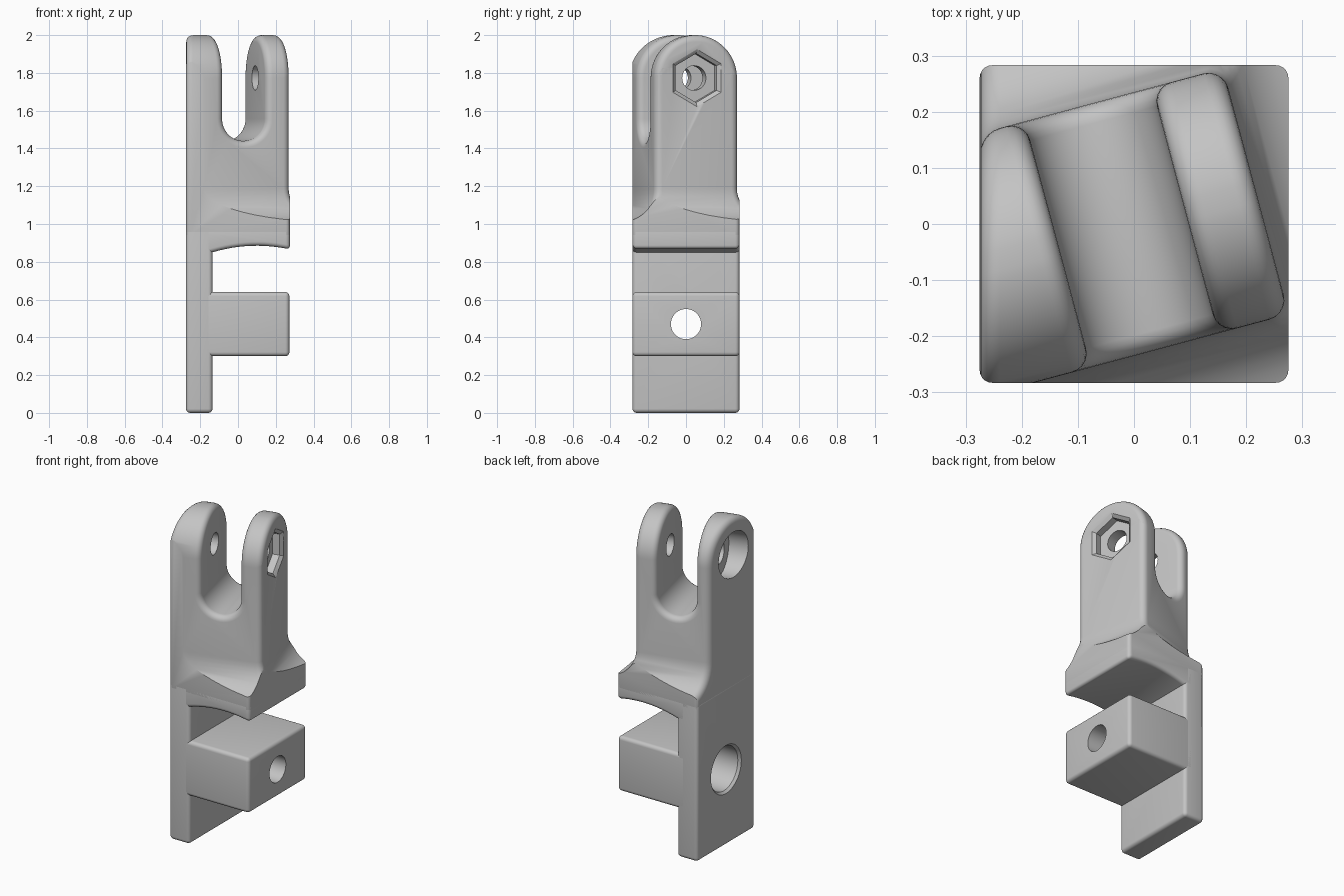
import bpy, bmesh
from math import sin, cos, pi, radians
from mathutils import Matrix

cube = bpy.data.objects.get("Cube")
if cube:
    bpy.data.objects.remove(cube, do_unlink=True)

HX, HY = 0.275, 0.283        # half width and half depth of the whole part
TURN = radians(15)           # twist of the fork about z
PIN_Z, ARCH = 1.773, 0.227   # pin height and radius of the rounded prongs
BOLT_Z = 0.47

grey = bpy.data.materials.new("matte grey")
grey.use_nodes = True
grey.diffuse_color = (0.55, 0.55, 0.55, 1)
grey.node_tree.nodes["Principled BSDF"].inputs["Base Color"].default_value = (0.55, 0.55, 0.55, 1)


def loft(name, rings, matrix=Matrix()):
    """Closed solid through rings that have equal point counts."""
    bm = bmesh.new()
    loops = [[bm.verts.new(p) for p in ring] for ring in rings]
    n = len(loops[0])
    for a, b in zip(loops, loops[1:]):
        for i in range(n):
            j = (i + 1) % n
            bm.faces.new((a[i], a[j], b[j], b[i]))
    bm.faces.new(loops[0][::-1])
    bm.faces.new(loops[-1])
    bmesh.ops.recalc_face_normals(bm, faces=bm.faces)
    # merge coplanar strips so that bevels run cleanly
    bmesh.ops.dissolve_limit(bm, angle_limit=radians(0.5), verts=bm.verts, edges=bm.edges)
    bm.transform(matrix)
    mesh = bpy.data.meshes.new(name)
    bm.to_mesh(mesh)
    bm.free()
    mesh.materials.append(grey)
    ob = bpy.data.objects.new(name, mesh)
    bpy.context.collection.objects.link(ob)
    return ob


def extrude_y(name, profile, half, matrix=Matrix()):
    return loft(name, [[(x, y, z) for x, z in profile] for y in (-half, half)], matrix)


def block(name, x0, x1, z0, z1):
    return extrude_y(name, [(x0, z0), (x1, z0), (x1, z1), (x0, z1)], HY)


def bore(name, steps, sides, matrix):
    """Cutter along x, from (position, radius) steps."""
    angles = [2 * pi * i / sides for i in range(sides)]
    return loft(name, [[(x, r * sin(a), r * cos(a)) for a in angles] for x, r in steps], matrix)


def activate(ob):
    bpy.ops.object.select_all(action='DESELECT')
    ob.select_set(True)
    bpy.context.view_layer.objects.active = ob


def bevel(ob, width):
    mod = ob.modifiers.new("rounding", 'BEVEL')
    mod.width, mod.segments = width, 5
    mod.limit_method, mod.angle_limit = 'ANGLE', radians(35)
    mod.use_clamp_overlap = False
    activate(ob)
    bpy.ops.object.modifier_apply(modifier=mod.name)


def boolean(ob, tool, operation='DIFFERENCE'):
    mod = ob.modifiers.new("cut", 'BOOLEAN')
    mod.operation, mod.object, mod.solver = operation, tool, 'EXACT'
    mod.use_self = True
    activate(ob)
    bpy.ops.object.modifier_apply(modifier=mod.name)
    bpy.data.objects.remove(tool, do_unlink=True)


def finish(ob):
    activate(ob)
    bpy.ops.object.shade_smooth_by_angle(angle=radians(32))


# Back plate and clamp block, sharing one stepped bolt hole
bolt_steps = [(-0.4, 0.149), (-HX, 0.149), (-0.26, 0.136), (-0.1, 0.136), (-0.1, 0.08), (0.5, 0.08)]
for part in (block("back_plate", -HX, -0.135, 0, 0.98),
             block("clamp_block", -0.2, HX - 0.003, 0.3, 0.64)):
    bevel(part, 0.022)
    boolean(part, bore("bolt_cutter", bolt_steps, 48, Matrix.Translation((0, 0, BOLT_Z))))
    finish(part)

# Shelf with an arched underside
arch_xs = [-0.2 + (HX + 0.2) * i / 14 for i in range(15)]
shelf = extrude_y("shelf", [(x, 0.885 - 0.63 * (x - 0.1) ** 2) for x in arch_xs]
                  + [(HX, 0.98), (-0.2, 0.98)], HY)
bevel(shelf, 0.022)
finish(shelf)


# Fork: twisted column that flares into the shelf and ends in an arch
def column_ring(z, half, right):
    x = -HX + 0.001
    ring = []
    for v in (-half, half):
        left = (x, (v + x * sin(TURN)) / cos(TURN), z)
        outer = (right * cos(TURN) - v * sin(TURN), right * sin(TURN) + v * cos(TURN), z)
        ring += [left, outer] if v < 0 else [outer, left]
    return ring


FLARE, SKIRT, RIGHT = 0.18, 0.35, 0.225
FOOT = 1.01
rings = [column_ring(z, ARCH + SKIRT, RIGHT + SKIRT) for z in (0.8, FOOT)]
for i in range(13):
    a = pi / 2 * (1 - i / 12)
    d = FLARE * (1 - cos(a))
    rings.append(column_ring(FOOT + FLARE * (1 - sin(a)), ARCH + d, RIGHT + d))
for i in range(20):
    a = pi / 2 * i / 20
    rings.append(column_ring(PIN_Z + ARCH * sin(a), ARCH * cos(a), RIGHT))
fork = loft("fork", rings)

# Round-bottomed slot between the prongs
twist = Matrix.Rotation(TURN, 4, 'Z')
slot_mid, slot_r = -0.023, 0.117
slot = [(slot_mid - slot_r * cos(pi * i / 24), 1.557 - slot_r * sin(pi * i / 24)) for i in range(25)]
slot += [(slot_mid + slot_r, 2.3), (slot_mid - slot_r, 2.3)]
boolean(fork, extrude_y("slot_cutter", slot, 0.6, twist))
bevel(fork, 0.035)

# Trim the fork to the footprint of the shelf
trim = block("trim_block", -HX, HX, 0.92, 2.5)
bevel(trim, 0.022)
boolean(fork, trim, 'INTERSECT')

# Pin hole, round head recess on one side and hexagonal nut recess on the other
pin = twist.copy()
pin.translation.z = PIN_Z
boolean(fork, bore("pin_cutter", [(-0.6, 0.14), (-0.205, 0.14), (-0.205, 0.065), (0.6, 0.065)], 48, pin))
boolean(fork, bore("nut_cutter", [(0.165, 0.13), (0.208, 0.13), (0.225, 0.152), (0.3, 0.152)], 6, pin))
finish(fork)
